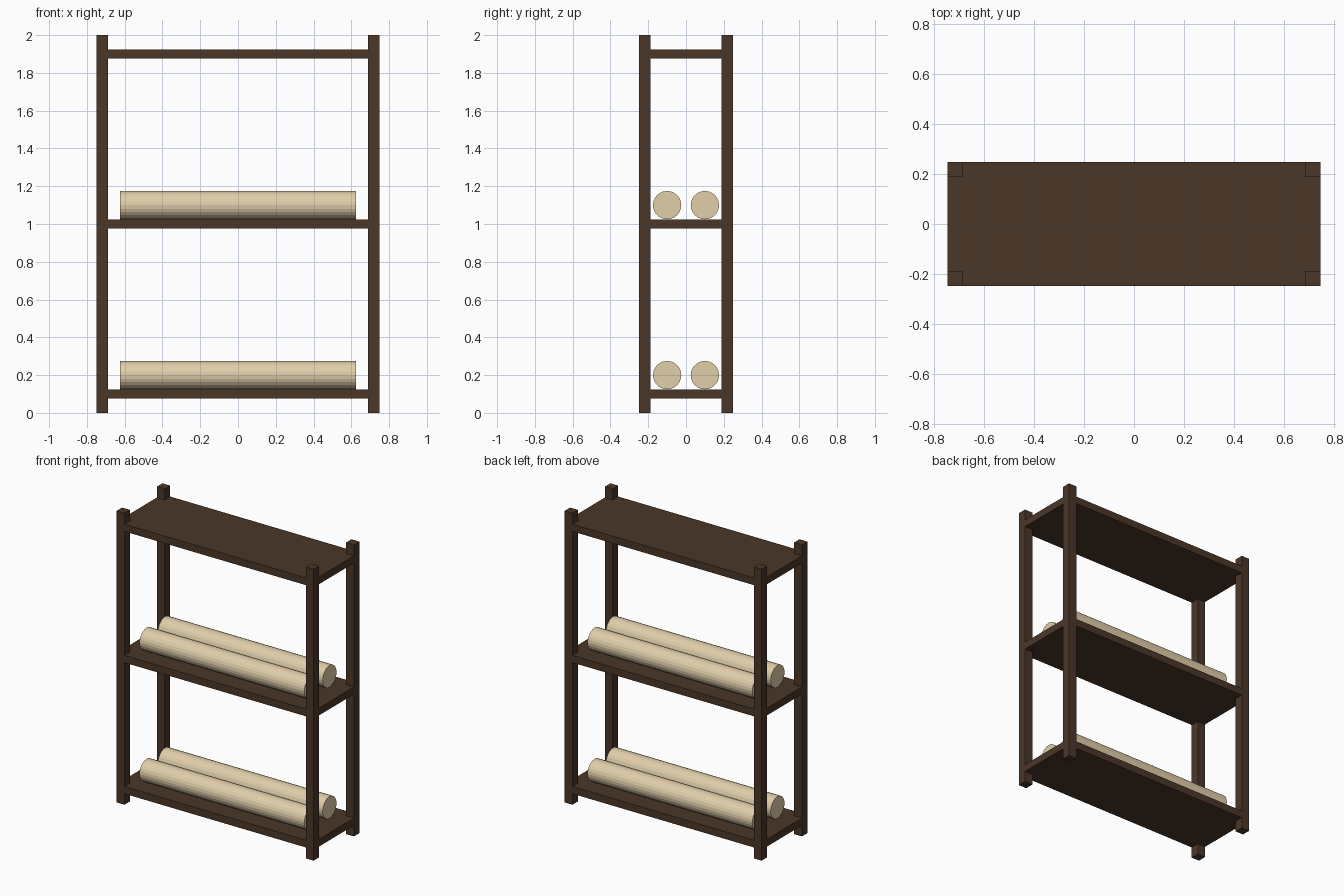
import bpy
import math

if "Cube" in bpy.data.objects:
    bpy.data.objects.remove(bpy.data.objects["Cube"])


def material(name, colour):
    mat = bpy.data.materials.new(name)
    mat.diffuse_color = colour
    mat.use_nodes = True
    mat.node_tree.nodes["Principled BSDF"].inputs["Base Color"].default_value = mat.diffuse_color
    return mat


dark_wood = material("dark_wood", (0.07, 0.038, 0.022, 1))
cloth = material("cream_cloth", (0.75, 0.62, 0.40, 1))


def box(name, centre, size):
    bpy.ops.mesh.primitive_cube_add(size=1, location=centre)
    ob = bpy.context.object
    ob.name = name
    ob.scale = size
    bpy.ops.object.transform_apply(location=False, rotation=False, scale=True)
    ob.data.materials.append(dark_wood)


def roll(name, y, z):
    bpy.ops.mesh.primitive_cylinder_add(vertices=24, radius=0.075, depth=1.25,
                                        location=(0, y, z),
                                        rotation=(0, math.pi / 2, 0))
    ob = bpy.context.object
    ob.name = name
    ob.data.materials.append(cloth)


# Corner posts
for sx, side in ((-1, "left"), (1, "right")):
    for sy, end in ((-1, "front"), (1, "back")):
        box(f"{end}_{side}_post", (sx * 0.718, sy * 0.218, 1), (0.06, 0.06, 2))

# Shelf boards, reaching the outer faces of the posts
for name, z in (("bottom", 0.1), ("middle", 1.0), ("top", 1.9)):
    box(f"{name}_shelf", (0, 0, z), (1.496, 0.496, 0.05))

# Fabric rolls lying on the lower two shelves
for name, z in (("bottom", 0.2), ("middle", 1.1)):
    roll(f"{name}_front_roll", -0.1, z)
    roll(f"{name}_back_roll", 0.1, z)
